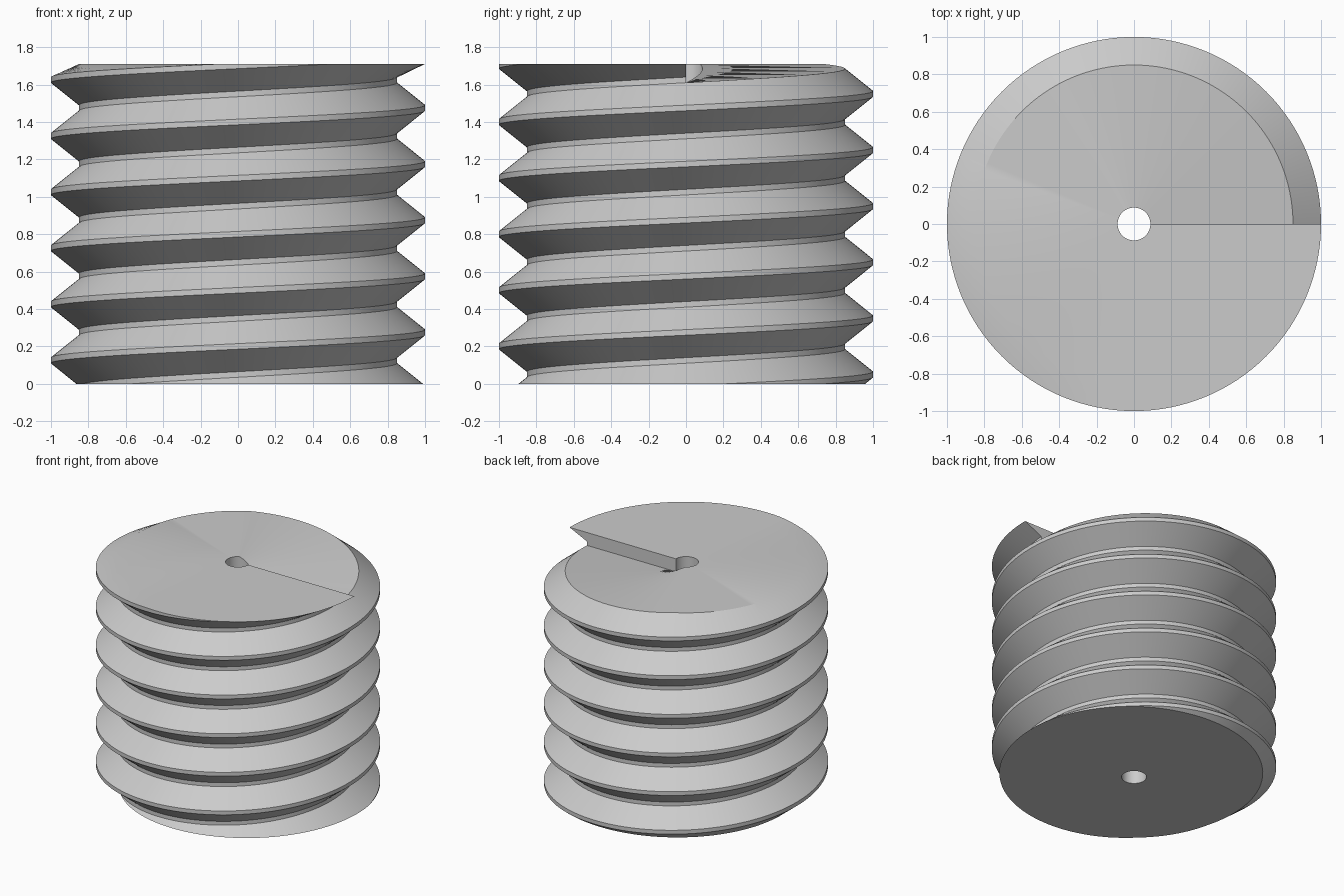
import bpy, bmesh, math

cube = bpy.data.objects.get("Cube")
if cube:
    bpy.data.objects.remove(cube, do_unlink=True)

SEGMENTS = 128
PITCH, TURNS = 0.30, 7
ROOT, CREST, BORE = 0.85, 1.0, 0.0875
HEIGHT = 1.71
END_Z = 1.61                     # height of the lower lip where the last turn stops
BASE_Z = END_Z - PITCH * TURNS   # starts below the floor, trimmed later
# one turn of the thread: root flat, rising flank, crest flat, falling flank
TOOTH = [(ROOT, 0), (ROOT, 0.03), (CREST, 0.15), (CREST, 0.18)]

bm = bmesh.new()


def point(r, angle, z):
    return bm.verts.new((r * math.cos(angle), r * math.sin(angle), min(z, HEIGHT)))


def column(i):
    """Section from the bottom of the thread, over the top, down the bore."""
    angle = 2 * math.pi * (i % SEGMENTS) / SEGMENTS
    rise = PITCH * i / SEGMENTS
    verts = [point(r, angle, BASE_Z + PITCH * k + z + rise)
             for k in range(TURNS) for r, z in TOOTH]
    verts.append(point(ROOT, angle, END_Z + rise))
    verts.append(point(BORE, angle, END_Z + rise))
    verts.append(point(BORE, angle, END_Z))
    verts.append(point(BORE, angle, BASE_Z))
    return verts


# helical thread, spiral top and bore wall
columns = [column(i) for i in range(SEGMENTS + 1)]
for a, b in zip(columns, columns[1:]):
    for j in range(len(a) - 1):
        bm.faces.new((a[j], b[j], b[j + 1], a[j + 1]))

# upright step where the last turn ends
last = columns[-1]
bm.faces.new(last[len(TOOTH) * (TURNS - 1):-1])
bmesh.ops.remove_doubles(bm, verts=bm.verts, dist=0.0002)

# trim flat at the floor and close the ring-shaped base
cut = bmesh.ops.bisect_plane(bm, geom=bm.verts[:] + bm.edges[:] + bm.faces[:],
                             plane_co=(0, 0, 0), plane_no=(0, 0, 1), clear_inner=True)
rim = [e for e in cut["geom_cut"] if isinstance(e, bmesh.types.BMEdge)]
bmesh.ops.triangle_fill(bm, edges=rim, use_beauty=True, normal=(0, 0, -1))
bmesh.ops.recalc_face_normals(bm, faces=bm.faces)

mesh = bpy.data.meshes.new("threaded_rod")
bm.to_mesh(mesh)
bm.free()
rod = bpy.data.objects.new("threaded_rod", mesh)
bpy.context.collection.objects.link(rod)

# plain grey
grey = bpy.data.materials.new("light_grey")
grey.use_nodes = True
colour = (0.6, 0.6, 0.6, 1)
grey.diffuse_color = colour
grey.node_tree.nodes["Principled BSDF"].inputs["Base Color"].default_value = colour
mesh.materials.append(grey)

bpy.ops.object.select_all(action="DESELECT")
rod.select_set(True)
bpy.context.view_layer.objects.active = rod
bpy.ops.object.shade_smooth_by_angle(angle=math.radians(30))
